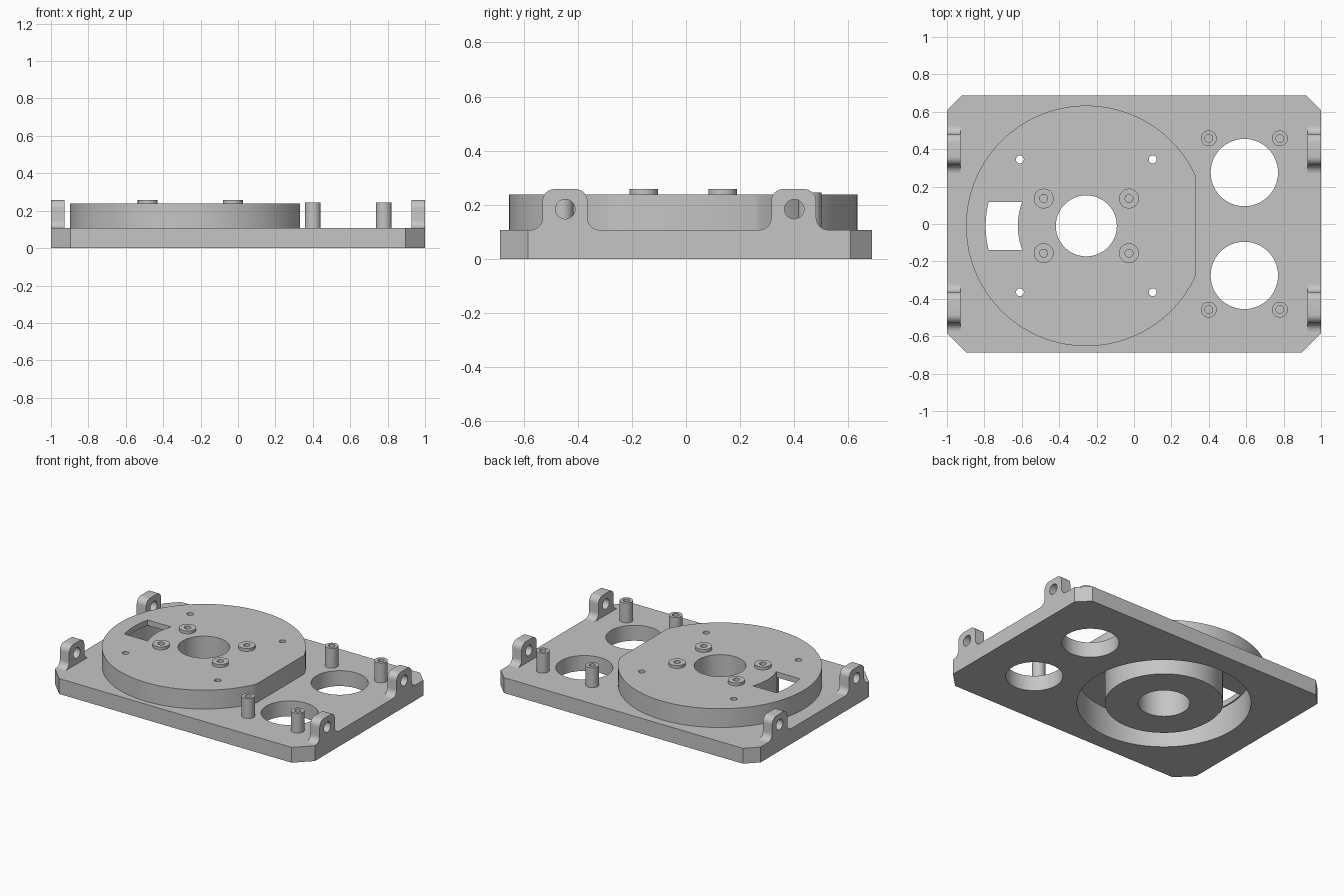
import bpy, bmesh, math
from mathutils import Vector

if "Cube" in bpy.data.objects:
    bpy.data.objects.remove(bpy.data.objects["Cube"])

GREY = (0.56, 0.56, 0.56, 1)
grey = bpy.data.materials.new("plain grey")
grey.use_nodes = True
grey.diffuse_color = GREY
grey.node_tree.nodes["Principled BSDF"].inputs["Base Color"].default_value = GREY

CX, CY = -0.255, -0.01      # centre of the round drum
PLATE_TOP, WELL_TOP, DRUM_TOP = 0.107, 0.2, 0.238
DRUM_R, WELL_R, HUB_R, BORE_R = 0.643, 0.548, 0.372, 0.163


def finish(name, bm):
    bmesh.ops.remove_doubles(bm, verts=bm.verts, dist=1e-5)
    bmesh.ops.recalc_face_normals(bm, faces=bm.faces)
    mesh = bpy.data.meshes.new(name)
    bm.to_mesh(mesh)
    bm.free()
    mesh.materials.append(grey)
    obj = bpy.data.objects.new(name, mesh)
    bpy.context.collection.objects.link(obj)
    return obj


def arc(x, y, r, a0, a1, n):
    """Points on an arc, angles in degrees."""
    steps = [math.radians(a0 + (a1 - a0) * i / n) for i in range(n + 1)]
    return [(x + r * math.cos(a), y + r * math.sin(a)) for a in steps]


def prism(name, outline, low, high, along_x=False):
    """Extrude an outline up z, or a (y, z) outline along x."""
    bm = bmesh.new()
    place = (lambda p: (low, *p)) if along_x else (lambda p: (*p, low))
    face = bm.faces.new([bm.verts.new(place(p)) for p in outline])
    new = bmesh.ops.extrude_face_region(bm, geom=[face])["geom"]
    step = Vector((high - low, 0, 0) if along_x else (0, 0, high - low))
    bmesh.ops.translate(bm, vec=step, verts=[v for v in new if isinstance(v, bmesh.types.BMVert)])
    return finish(name, bm)


def disc(x, y, r, low, high, n=96, along_x=False):
    return prism("cutter", arc(x, y, r, 0, 360 - 360 / n, n - 1), low, high, along_x)


def ring(name, x, y, outer, inner, low, high, n=48):
    """Tube with flat ends."""
    bm = bmesh.new()
    profile = [(outer, low), (outer, high), (inner, high), (inner, low)]
    loops = [[bm.verts.new((*p, z)) for p in arc(x, y, r, 0, 360 - 360 / n, n - 1)]
             for r, z in profile]
    for a, b in zip(loops, loops[1:] + loops[:1]):
        for i in range(n):
            j = (i + 1) % n
            bm.faces.new((a[i], a[j], b[j], b[i]))
    return finish(name, bm)


def cut(obj, *cutters):
    bpy.context.view_layer.objects.active = obj
    for cutter in cutters:
        mod = obj.modifiers.new("cut", 'BOOLEAN')
        mod.operation, mod.solver, mod.object = 'DIFFERENCE', 'EXACT', cutter
        bpy.ops.object.modifier_apply(modifier=mod.name)
        bpy.data.objects.remove(cutter)
    return obj


parts = []

# Base plate with chamfered corners, two round openings and the drum well
back, front = 0.08, 0.105
outline = [(front - 1, -0.688), (1 - front, -0.688), (1, front - 0.688), (1, 0.688 - back),
           (1 - back, 0.688), (back - 1, 0.688), (-1, 0.688 - back), (-1, front - 0.688)]
plate = prism("base_plate", outline, 0, PLATE_TOP)
cut(plate, disc(CX, CY, WELL_R, -1, 1),
    *[disc(0.59, y, 0.18, -1, 1) for y in (0.275, -0.275)])
parts.append(plate)

# Drum: a disc with one flat side, hollow underneath
flat = math.degrees(math.acos((0.332 - CX) / DRUM_R))
drum = prism("drum_cover", arc(CX, CY, DRUM_R, flat, 360 - flat, 128), PLATE_TOP, DRUM_TOP)
half = 0.128
a_out, a_in = (math.degrees(math.asin(half / r)) for r in (WELL_R - 0.01, HUB_R - 0.006))
window = (arc(CX, CY, WELL_R - 0.01, 180 - a_out, 180 + a_out, 12)
          + arc(CX, CY, HUB_R - 0.006, 180 + a_in, 180 - a_in, 12))
boss_spots = [(CX + sx * 0.228, CY + sy * 0.146) for sx in (-1, 1) for sy in (-1, 1)]
pin_spots = [(CX + sx * 0.355, CY + sy * 0.355) for sx in (-1, 1) for sy in (-1, 1)]
cut(drum, disc(CX, CY, WELL_R, 0, WELL_TOP), disc(CX, CY, BORE_R, -1, 1),
    prism("cutter", window, -1, 1),
    *[disc(x, y, 0.021, -1, 1, 24) for x, y in boss_spots + pin_spots])
parts.append(drum)

# Hub standing in the middle of the well
hub = ring("drum_hub", CX, CY, HUB_R, BORE_R, 0, WELL_TOP, 96)
cut(hub, prism("cutter", window, -1, 1))
parts.append(hub)

# Screw bosses on the drum, posts around the openings
for x, y in boss_spots:
    parts.append(ring("drum_boss", x, y, 0.053, 0.021, DRUM_TOP - 0.005, 0.258))
for x in (0.4, 0.78):
    for y in (-0.458, 0.458):
        parts.append(ring("mounting_post", x, y, 0.042, 0.021, PLATE_TOP - 0.005, 0.245))

# Side lugs: rounded tabs with filleted feet and a cross hole
for name, y, hole_y in (("front_lug", -0.447, -0.446), ("back_lug", 0.398, 0.4)):
    w, r, top, foot = 0.083, 0.045, 0.258, PLATE_TOP
    side = arc(y + w + r, foot + r, r, 270, 180, 8) + arc(y + w - r, top - r, r, 0, 90, 8)
    shape = side + [(2 * y - py, pz) for py, pz in reversed(side)]
    lug = prism(name, shape, 0.928, 1, along_x=True)
    cut(lug, disc(hole_y, 0.184, 0.036, 0.5, 1.5, 32, along_x=True))
    lug.modifiers.new("both sides", 'MIRROR')
    parts.append(lug)

# Smooth curved walls, keep edges crisp
bpy.ops.object.select_all(action='DESELECT')
for part in parts:
    part.select_set(True)
bpy.context.view_layer.objects.active = plate
bpy.ops.object.shade_smooth_by_angle(angle=math.radians(30))
